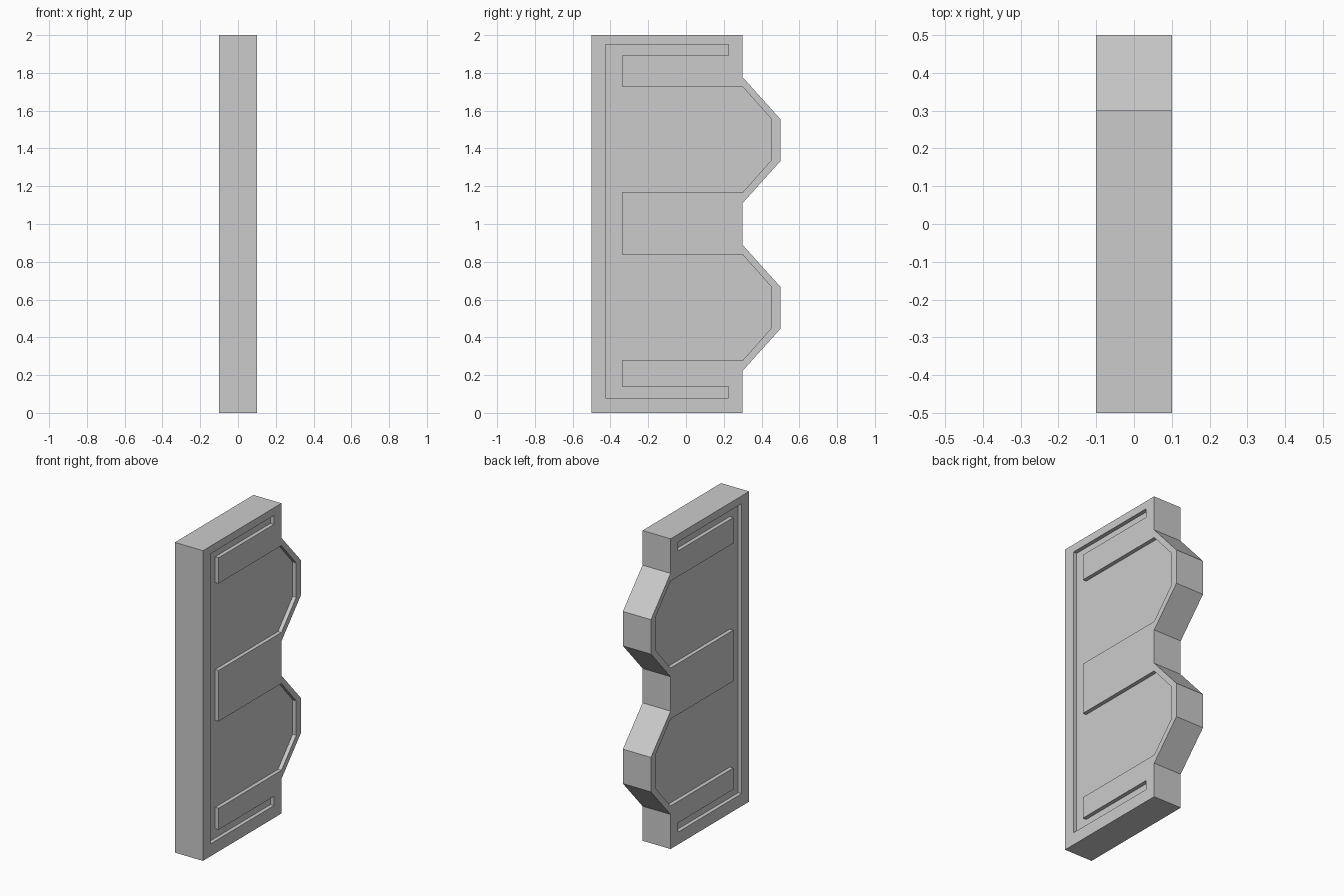
import bpy, bmesh

if "Cube" in bpy.data.objects:
    bpy.data.objects.remove(bpy.data.objects["Cube"])

HALF, DEPTH = 0.1, 0.025   # half thickness of the plate, groove depth


def prism(name, points, x0, x1):
    """Extrude a (y, z) profile along x."""
    bm = bmesh.new()
    face = bm.faces.new([bm.verts.new((x0, y, z)) for y, z in points])
    res = bmesh.ops.extrude_face_region(bm, geom=[face])
    verts = [v for v in res["geom"] if isinstance(v, bmesh.types.BMVert)]
    bmesh.ops.translate(bm, verts=verts, vec=(x1 - x0, 0, 0))
    bmesh.ops.recalc_face_normals(bm, faces=bm.faces)
    mesh = bpy.data.meshes.new(name)
    bm.to_mesh(mesh)
    bm.free()
    ob = bpy.data.objects.new(name, mesh)
    bpy.context.collection.objects.link(ob)
    return ob


# outer profile: straight back edge, two angular teeth on the other side
outline = [(-0.5, 0), (0.3, 0)]
for c in (0.556, 1.444):
    outline += [(0.3, c - 0.333), (0.5, c - 0.111), (0.5, c + 0.111), (0.3, c + 0.333)]
outline += [(0.3, 2), (-0.5, 2)]
plate = prism("toothed_plate", outline, -HALF, HALF)

# recessed panel: thin slots at the ends, one bay running into each tooth
recess = [(-0.425, 0.08), (0.225, 0.08), (0.225, 0.14), (-0.34, 0.14)]
for c in (0.558, 1.447):
    recess += [(-0.34, c - 0.28), (0.3, c - 0.28), (0.45, c - 0.111),
               (0.45, c + 0.111), (0.3, c + 0.28), (-0.34, c + 0.28)]
recess += [(-0.34, 1.893), (0.225, 1.893), (0.225, 1.95), (-0.425, 1.95)]

# cut the recess into both broad faces
bpy.context.view_layer.objects.active = plate
for side in (-1, 1):
    cutter = prism("recess_cutter", recess, side * (HALF - DEPTH), side * (HALF + 0.1))
    cutter.hide_render = True
    mod = plate.modifiers.new("recess", "BOOLEAN")
    mod.operation, mod.solver, mod.object = "DIFFERENCE", "EXACT", cutter
    bpy.ops.object.modifier_apply(modifier=mod.name)
    bpy.data.objects.remove(cutter)
